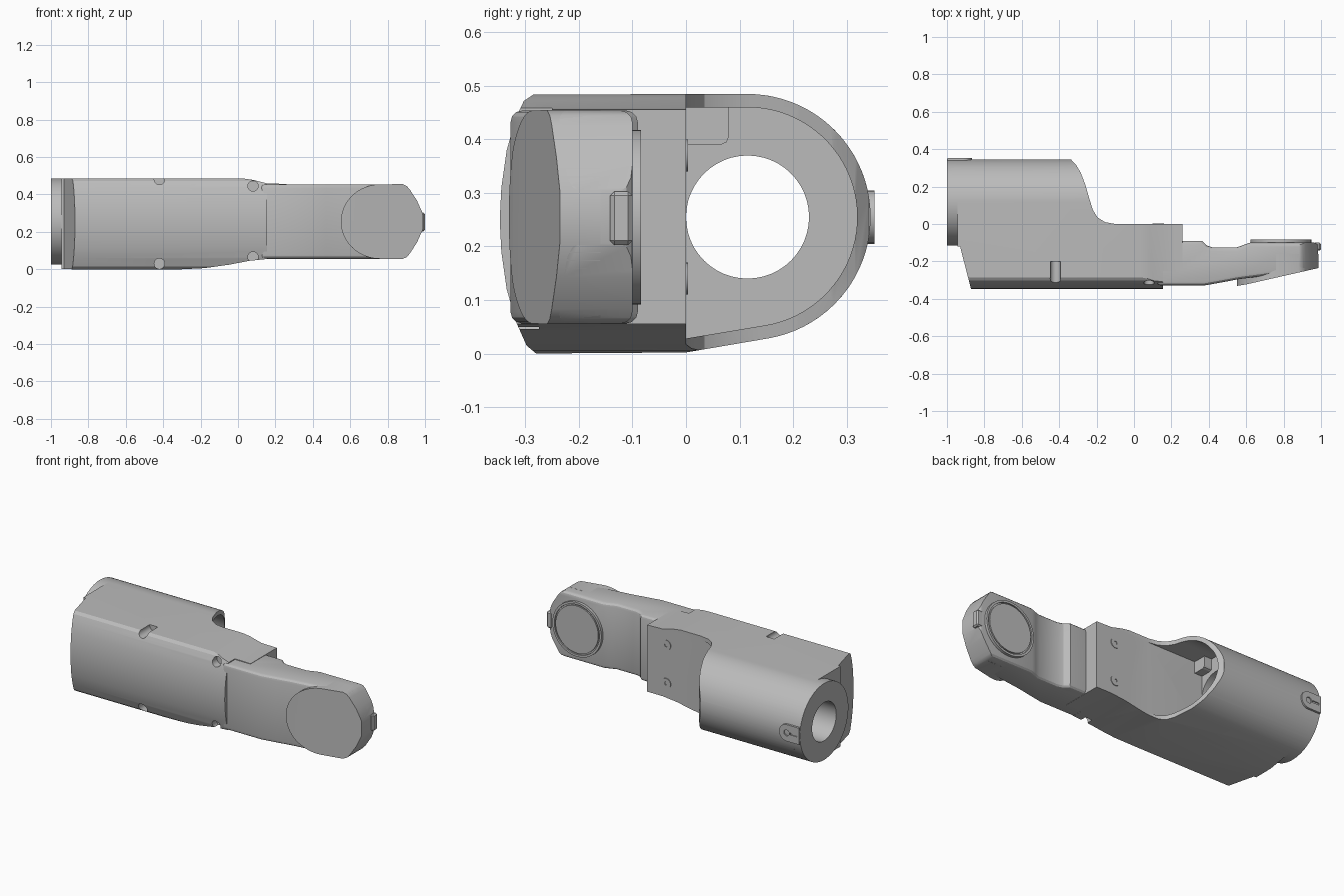
import bpy, bmesh, math
from mathutils import Vector

cube = bpy.data.objects.get("Cube")
if cube:
    bpy.data.objects.remove(cube, do_unlink=True)

grey = bpy.data.materials.new("plain grey")
grey.use_nodes = True
COLOUR = (0.5, 0.5, 0.5, 1)
grey.diffuse_color = COLOUR
grey.node_tree.nodes["Principled BSDF"].inputs["Base Color"].default_value = COLOUR

MID = 0.255          # height of the shared centre line
BORE_Y = 0.115       # centre of the barrel


def prism(name, pts, axis, lo, hi):
    """Extrude a 2D outline along one axis."""
    place = {"x": lambda p, d: (d, p[0], p[1]),
             "y": lambda p, d: (p[0], d, p[1]),
             "z": lambda p, d: (p[0], p[1], d)}[axis]
    bm = bmesh.new()
    a = [bm.verts.new(place(p, lo)) for p in pts]
    b = [bm.verts.new(place(p, hi)) for p in pts]
    bm.faces.new(a)
    bm.faces.new(b[::-1])
    n = len(pts)
    for i in range(n):
        j = (i + 1) % n
        bm.faces.new((a[i], b[i], b[j], a[j]))
    bmesh.ops.recalc_face_normals(bm, faces=bm.faces)
    mesh = bpy.data.meshes.new(name)
    bm.to_mesh(mesh)
    bm.free()
    mesh.materials.append(grey)
    obj = bpy.data.objects.new(name, mesh)
    bpy.context.collection.objects.link(obj)
    return obj


def arc(cx, cy, r, start, end, n=32, ry=None):
    out = []
    for i in range(n + 1):
        t = math.radians(start + (end - start) * i / n)
        out.append((cx + r * math.cos(t), cy + (ry or r) * math.sin(t)))
    return out


def circle(cx, cy, r, n=48):
    return arc(cx, cy, r, 0, 360, n)[:-1]


def box(name, x, y, z):
    return prism(name, [(x[0], y[0]), (x[1], y[0]), (x[1], y[1]), (x[0], y[1])], "z", *z)


def activate(obj):
    bpy.ops.object.select_all(action="DESELECT")
    obj.select_set(True)
    bpy.context.view_layer.objects.active = obj


def boolean(obj, other, operation="DIFFERENCE"):
    mod = obj.modifiers.new("shape", "BOOLEAN")
    mod.operation, mod.object, mod.solver = operation, other, "EXACT"
    activate(obj)
    bpy.ops.object.modifier_apply(modifier=mod.name)
    bpy.data.objects.remove(other, do_unlink=True)


def bevel(obj, width, segments=2, angle=50):
    mod = obj.modifiers.new("bevel", "BEVEL")
    mod.width, mod.segments = width, segments
    mod.limit_method, mod.angle_limit = "ANGLE", math.radians(angle)
    activate(obj)
    bpy.ops.object.modifier_apply(modifier=mod.name)


def smooth(obj):
    activate(obj)
    bpy.ops.object.shade_smooth_by_angle(angle=math.radians(25))


# Main housing: round at the back, gently bowed at the front
front = [(-0.28, 0.0), (-0.298, 0.015), (-0.318, 0.06), (-0.335, 0.12), (-0.345, 0.19),
         (-0.348, 0.25), (-0.345, 0.31), (-0.335, 0.38), (-0.318, 0.44), (-0.303, 0.472),
         (-0.285, 0.484)]
housing = prism("housing", [(0, 0.002)] + front + arc(BORE_Y, MID, 0.23, 90, -80, 40),
                "x", -0.945, 0.258)
boolean(housing, prism("collar", circle(BORE_Y, MID, 0.23, 72), "x", -1, -0.9), "UNION")

# Slanted front end, scooped back, tapering underside and top
boolean(housing, prism("end_cut", [(-1.2, -0.12), (-0.93, -0.12), (-0.872, -0.345),
                                   (-0.86, -0.4), (-1.2, -0.4)], "z", -0.1, 0.6))
boolean(housing, prism("scoop_cut", [(-0.345, 0.4), (-0.335, 0.342), (-0.31, 0.317),
                                     (-0.285, 0.275), (-0.26, 0.21), (-0.24, 0.14),
                                     (-0.22, 0.075), (-0.195, 0.035), (-0.155, 0.01),
                                     (-0.1, 0), (0.3, 0), (0.3, 0.4)], "z", -0.1, 0.6))
boolean(housing, prism("belly_cut", [(-0.35, -0.1), (-0.3, 0.0), (-0.18, 0.006), (-0.05, 0.024),
                                     (0.06, 0.045), (0.155, 0.055), (0.3, 0.055), (0.3, -0.1)],
                       "y", -0.5, 0.5))
boolean(housing, prism("top_cut", [(0.02, 0.6), (0.03, 0.485), (0.08, 0.478), (0.155, 0.459),
                                   (0.3, 0.455), (0.3, 0.6)], "y", -0.5, 0.5))
boolean(housing, box("joint_cut", (0.155, 0.3), (-0.5, -0.25), (-0.1, 0.6)))

# Hollow barrel and through bore
boolean(housing, prism("cavity_cut", [(0, 0.028), (0, 0.46)] + arc(BORE_Y, MID, 0.205, 90, -80, 40),
                       "x", -0.47, 0.1))
boolean(housing, prism("bore_cut", circle(BORE_Y, MID, 0.115), "x", -1.1, -0.3))

# Screw pockets along the front corners
for x, back, offset in ((-0.42, -0.2, 0.225), (0.08, -0.275, 0.19)):
    for side in (-1, 1):
        pocket = prism("pocket_cut", circle(x, MID + side * offset, 0.028, 20), "y", -0.45, back)
        boolean(housing, pocket)
smooth(housing)

# Block in the corner of the cavity
block = prism("cavity_block", [(-0.002, 0.39), (0.065, 0.39), (0.076, 0.395), (0.08, 0.405),
                               (0.08, 0.462), (-0.002, 0.462)], "x", -0.475, -0.42)

# Screws on the back plate
for i, z in enumerate((0.14, 0.37)):
    screw = prism("plate_screw_%d" % i, circle(0.13, z, 0.03, 24), "y", -0.01, 0.004)
    boolean(screw, prism("socket_cut", circle(0.13, z, 0.011, 6), "y", -0.006, 0.05))
    smooth(screw)

# Latch pad with a screw near the barrel end
pad = prism("latch_pad", [(-0.998, 0.205), (-0.998, 0.305)] + arc(-0.915, MID, 0.05, 90, -90, 12),
            "y", 0.32, 0.352)
boolean(pad, prism("screw_cut", circle(-0.915, MID, 0.018, 16), "y", 0.344, 0.4))
boolean(pad, box("slot_cut", (-0.985, -0.94), (0.346, 0.4), (MID - 0.006, MID + 0.006)))
smooth(pad)

# Arm: neck and head from one plan outline, trimmed to the head shape
arm = prism("arm", [(0.12, -0.328), (0.38, -0.328), (0.47, -0.312), (0.56, -0.295),
                    (0.75, -0.27), (0.985, -0.222), (0.985, -0.1), (0.62, -0.1),
                    (0.585, -0.112), (0.55, -0.125), (0.42, -0.125), (0.39, -0.115),
                    (0.365, -0.09), (0.12, -0.09)], "z", 0.056, 0.454)
bevel(arm, 0.022, 3)
tip = [(0.88, 0.2), (0.902, 0.19), (0.918, 0.172), (0.957, 0.112), (0.987, 0.045)]
tip = [(x, MID + d) for x, d in tip] + [(x, MID - d) for x, d in reversed(tip)]
boolean(arm, prism("arm_trim", [(0, 0.0), (0, 0.51)] + tip, "y", -0.5, 0.1), "INTERSECT")
smooth(arm)

# Raised slanted cover on the front of the head
cover = prism("head_cover", tip + arc(0.76, MID, 0.21, 270, 90, 32, ry=0.199), "y", -0.45, -0.16)
boolean(cover, prism("slant_cut", [(0.4, -0.365), (0.55, -0.331), (0.6, -0.323), (1.05, -0.221),
                                   (1.05, -0.6), (0.4, -0.6)], "z", -0.1, 0.6))
smooth(cover)

# Round cap on the back of the head
cap = prism("head_cap", circle(0.785, MID, 0.163), "y", -0.13, -0.084)
groove = prism("groove_cut", circle(0.785, MID, 0.15), "y", -0.092, 0)
boolean(cap, groove)
lid = prism("head_cap_lid", circle(0.785, MID, 0.142), "y", -0.13, -0.084)
smooth(cap)
smooth(lid)

# Small catch on the tip
catch = box("tip_catch", (0.96, 1.0), (-0.142, -0.1), (0.203, 0.303))
bevel(catch, 0.008, 1)
